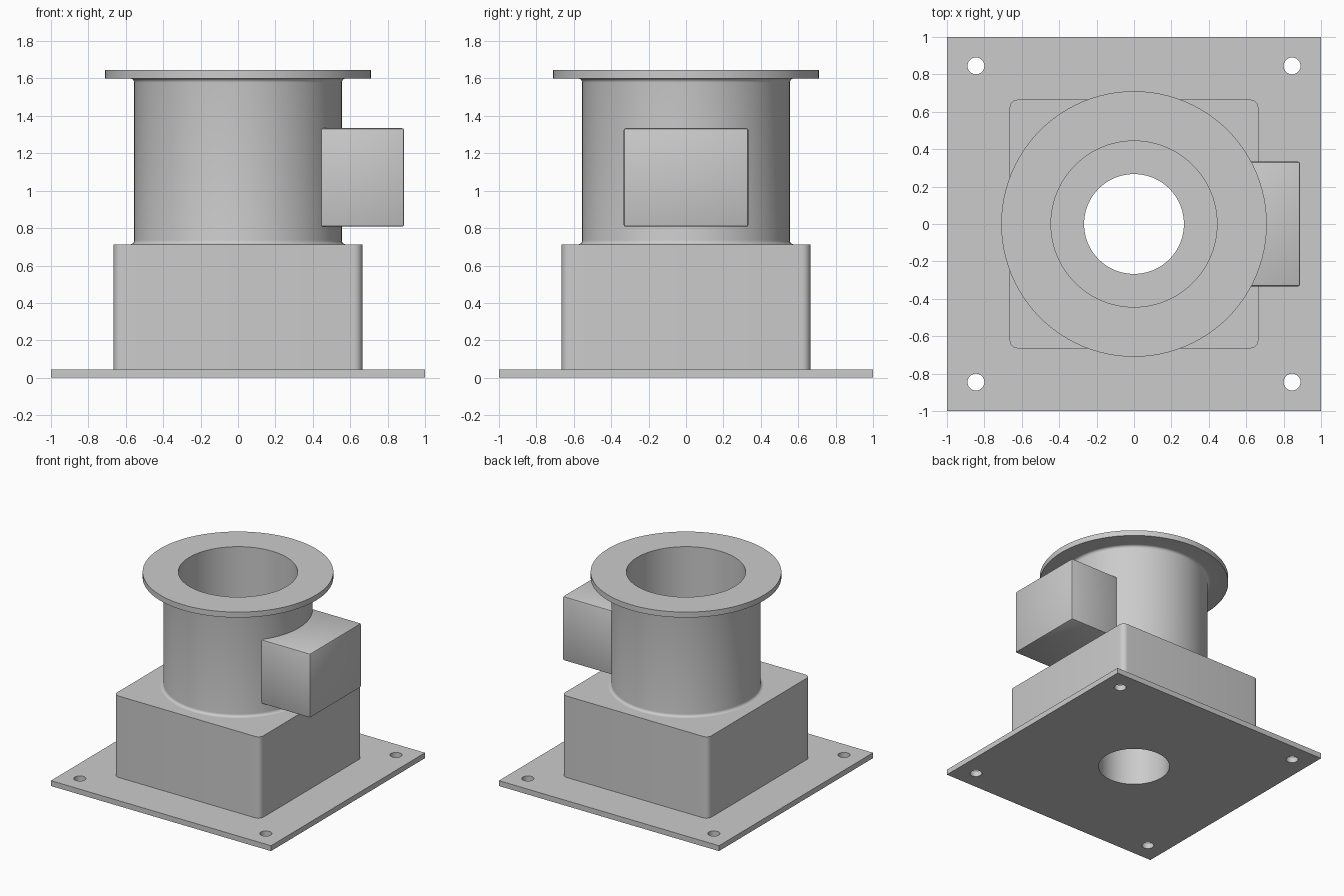
import bpy, bmesh, math

cube = bpy.data.objects.get("Cube")
if cube:
    bpy.data.objects.remove(cube, do_unlink=True)

grey = bpy.data.materials.new("light grey metal")
grey.use_nodes = True
grey.diffuse_color = (0.6, 0.6, 0.6, 1)
grey.node_tree.nodes["Principled BSDF"].inputs["Base Color"].default_value = (0.6, 0.6, 0.6, 1)

SEGMENTS = 96
BORE, WIDE_BORE, TUBE = 0.267, 0.444, 0.555
PLATE_TOP, BOX_TOP, FLANGE_BASE, TOP = 0.044, 0.713, 1.6, 1.645


def add_object(name, bm):
    bmesh.ops.recalc_face_normals(bm, faces=bm.faces)
    mesh = bpy.data.meshes.new(name)
    bm.to_mesh(mesh)
    bm.free()
    obj = bpy.data.objects.new(name, mesh)
    bpy.context.collection.objects.link(obj)
    mesh.materials.append(grey)
    return obj


def activate(obj):
    bpy.ops.object.select_all(action="DESELECT")
    obj.select_set(True)
    bpy.context.view_layer.objects.active = obj


def smooth(obj):
    activate(obj)
    bpy.ops.object.shade_smooth_by_angle(angle=math.radians(35))


def block(name, low, high, radius=0, steps=1, vertical_only=False):
    """Box between two corners, with optionally rounded edges."""
    bm = bmesh.new()
    bmesh.ops.create_cube(bm, size=1)
    for v in bm.verts:
        v.co = [(a + b) / 2 + c * (b - a) for a, b, c in zip(low, high, v.co)]
    if radius:
        edges = [e for e in bm.edges if not vertical_only
                 or abs(e.verts[0].co.z - e.verts[1].co.z) > radius]
        bmesh.ops.bevel(bm, geom=edges, offset=radius, segments=steps,
                        profile=0.5, affect="EDGES")
    return add_object(name, bm)


def revolve(name, profile):
    """Spin a closed outline of (radius, height) points around z."""
    bm = bmesh.new()
    verts = [bm.verts.new((r, 0, z)) for r, z in profile]
    edges = [bm.edges.new((v, verts[i - 1])) for i, v in enumerate(verts)]
    bmesh.ops.spin(bm, geom=verts + edges, cent=(0, 0, 0), axis=(0, 0, 1),
                   angle=math.tau, steps=SEGMENTS, use_duplicate=False)
    bmesh.ops.remove_doubles(bm, verts=bm.verts, dist=0.0001)
    return add_object(name, bm)


def drill(obj, x, y, radius, segments):
    """Cut a vertical round hole through an object."""
    bm = bmesh.new()
    bmesh.ops.create_cone(bm, cap_ends=True, segments=segments,
                          radius1=radius, radius2=radius, depth=4)
    bmesh.ops.translate(bm, verts=bm.verts, vec=(x, y, 0))
    cutter = add_object("hole_cutter", bm)
    cutter.hide_render = True
    mod = obj.modifiers.new("hole", "BOOLEAN")
    mod.operation = "DIFFERENCE"
    mod.solver = "EXACT"
    mod.object = cutter
    activate(obj)
    bpy.ops.object.modifier_apply(modifier=mod.name)
    bpy.data.objects.remove(cutter, do_unlink=True)


# Base plate with the central bore and four corner bolt holes
plate = block("base_plate", (-1, -1, 0), (1, 1, PLATE_TOP))
drill(plate, 0, 0, BORE, SEGMENTS)
for sx in (-1, 1):
    for sy in (-1, 1):
        drill(plate, sx * 0.845, sy * 0.845, 0.045, 32)
smooth(plate)

# Square housing with rounded vertical corners
housing = block("housing", (-0.665, -0.665, PLATE_TOP), (0.665, 0.665, BOX_TOP),
                0.044, 6, vertical_only=True)
drill(housing, 0, 0, BORE, SEGMENTS)
smooth(housing)

# Tube and top flange, with small fillets where the tube meets its neighbours
FILLET = 0.022


def fillet(z, direction):
    angles = [math.pi / 2 * i / 5 for i in range(6)]
    return [(TUBE + FILLET * (1 - math.sin(a)),
             z + direction * FILLET * (1 - math.cos(a))) for a in angles]


outline = [(WIDE_BORE, BOX_TOP)] + fillet(BOX_TOP, 1) + fillet(FLANGE_BASE, -1)[::-1]
outline += [(0.71, FLANGE_BASE), (0.71, TOP), (WIDE_BORE, TOP)]
smooth(revolve("flanged_tube", outline))

# Side box on the tube, with softened edges
smooth(block("side_box", (WIDE_BORE, -0.333, 0.808), (0.888, 0.333, 1.334), 0.01, 2))
